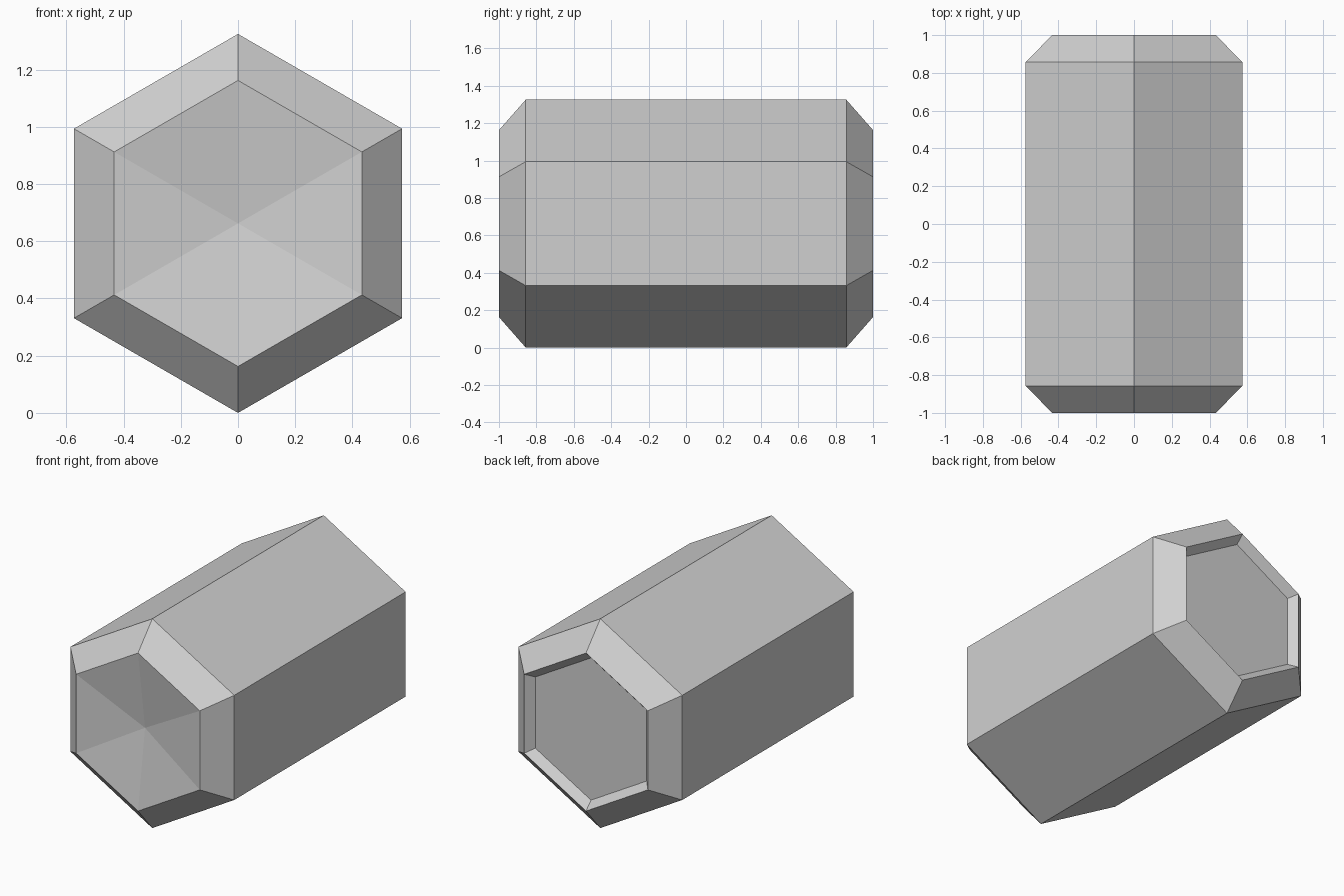
import bpy, bmesh
from math import sin, cos, pi

cube = bpy.data.objects.get("Cube")
if cube:
    bpy.data.objects.remove(cube, do_unlink=True)

SIDES = 6
RADIUS = 0.6625   # body, corner to centre
RIM = 0.5         # end rim, corner to centre
SHOULDER = 0.857  # where the chamfers begin

grey = bpy.data.materials.new("light grey")
grey.use_nodes = True
colour = (0.63, 0.63, 0.63, 1)
grey.diffuse_color = colour
grey.node_tree.nodes["Principled BSDF"].inputs["Base Color"].default_value = colour

bm = bmesh.new()


def ring(radius, y):
    """Six-sided ring around the long axis, one corner pointing up."""
    return [bm.verts.new((radius * sin(2 * pi * i / SIDES), y,
                          RADIUS + radius * cos(2 * pi * i / SIDES)))
            for i in range(SIDES)]


# Front rim, chamfer, body, chamfer, back rim, recess floor
profile = [(RIM, -1), (RADIUS, -SHOULDER), (RADIUS, SHOULDER), (RIM, 1), (RIM * 0.9, 0.95)]
rings = [ring(r, y) for r, y in profile]
for a, b in zip(rings, rings[1:]):
    for i in range(SIDES):
        j = (i + 1) % SIDES
        bm.faces.new((a[i], a[j], b[j], b[i]))

# Flat floor of the back recess
bm.faces.new(rings[-1])

# Shallow dished front
apex = bm.verts.new((0, -0.93, RADIUS))
for i in range(SIDES):
    bm.faces.new((rings[0][(i + 1) % SIDES], rings[0][i], apex))

bmesh.ops.recalc_face_normals(bm, faces=bm.faces[:])
mesh = bpy.data.meshes.new("hexagonal_body")
bm.to_mesh(mesh)
bm.free()
mesh.materials.append(grey)
body = bpy.data.objects.new("hexagonal_body", mesh)
bpy.context.collection.objects.link(body)
